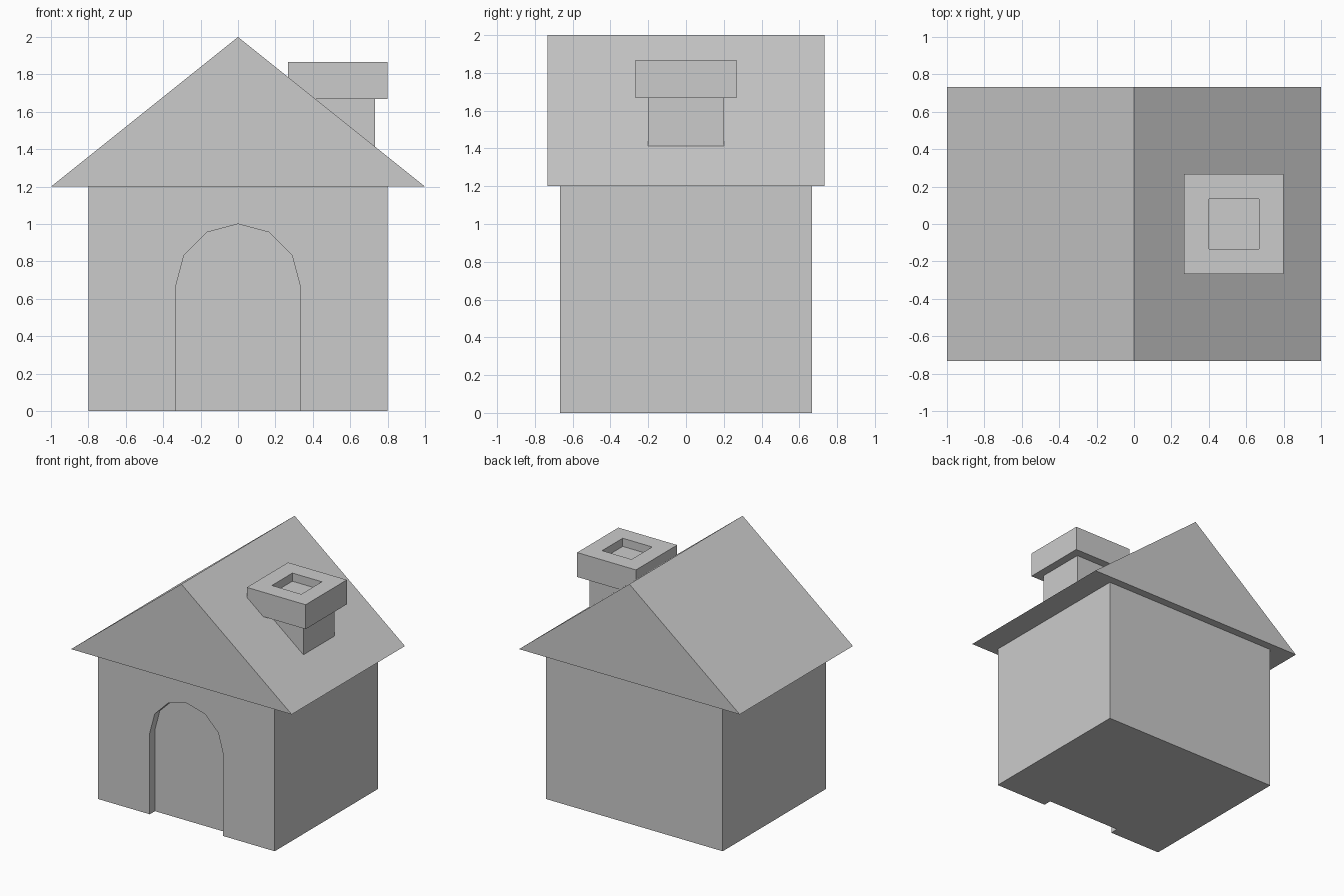
import bpy
import bmesh
from math import cos, sin, pi
from mathutils import Vector

start_cube = bpy.data.objects.get("Cube")
if start_cube:
    bpy.data.objects.remove(start_cube, do_unlink=True)

# One plain grey for the whole house
grey = bpy.data.materials.new("plain grey")
grey.use_nodes = True
colour = (0.6, 0.6, 0.6, 1)
grey.diffuse_color = colour
grey.node_tree.nodes["Principled BSDF"].inputs["Base Color"].default_value = colour


def prism(name, profile, y0, y1):
    """Extrude an (x, z) profile along y."""
    bm = bmesh.new()
    face = bm.faces.new([bm.verts.new((x, y0, z)) for x, z in profile])
    side = bmesh.ops.extrude_face_region(bm, geom=[face])["geom"]
    verts = [v for v in side if isinstance(v, bmesh.types.BMVert)]
    bmesh.ops.translate(bm, verts=verts, vec=Vector((0, y1 - y0, 0)))
    bmesh.ops.recalc_face_normals(bm, faces=bm.faces)
    mesh = bpy.data.meshes.new(name)
    bm.to_mesh(mesh)
    bm.free()
    mesh.materials.append(grey)
    obj = bpy.data.objects.new(name, mesh)
    bpy.context.collection.objects.link(obj)
    return obj


def box(name, x0, x1, half_depth, z0, z1):
    return prism(name, [(x0, z0), (x1, z0), (x1, z1), (x0, z1)], -half_depth, half_depth)


def cut(obj, cutter):
    """Carve the cutter out of the part and keep the cutter hidden."""
    mod = obj.modifiers.new("recess", 'BOOLEAN')
    mod.operation = 'DIFFERENCE'
    mod.solver = 'EXACT'
    mod.object = cutter
    cutter.hide_render = True
    cutter.hide_viewport = True


# Walls with a shallow arched doorway open at the ground
walls = box("walls", -0.8, 0.8, 0.667, 0, 1.2)
radius = 0.333
arch = [(radius * cos(i * pi / 6), 0.667 + radius * sin(i * pi / 6)) for i in range(7)]
door = [(-radius, -0.1), (radius, -0.1)] + arch
cut(walls, prism("doorway_cutter", door, -0.8, -0.6))

# Solid gable roof with overhanging eaves
prism("roof", [(-1, 1.2), (1, 1.2), (0, 2)], -0.733, 0.733)

# Chimney shaft and wider cap with a square flue
box("chimney_shaft", 0.333, 0.733, 0.2, 1.3, 1.667)
cap = box("chimney_cap", 0.267, 0.8, 0.267, 1.667, 1.867)
cut(cap, box("flue_cutter", 0.4, 0.667, 0.133, 1.8, 2))
